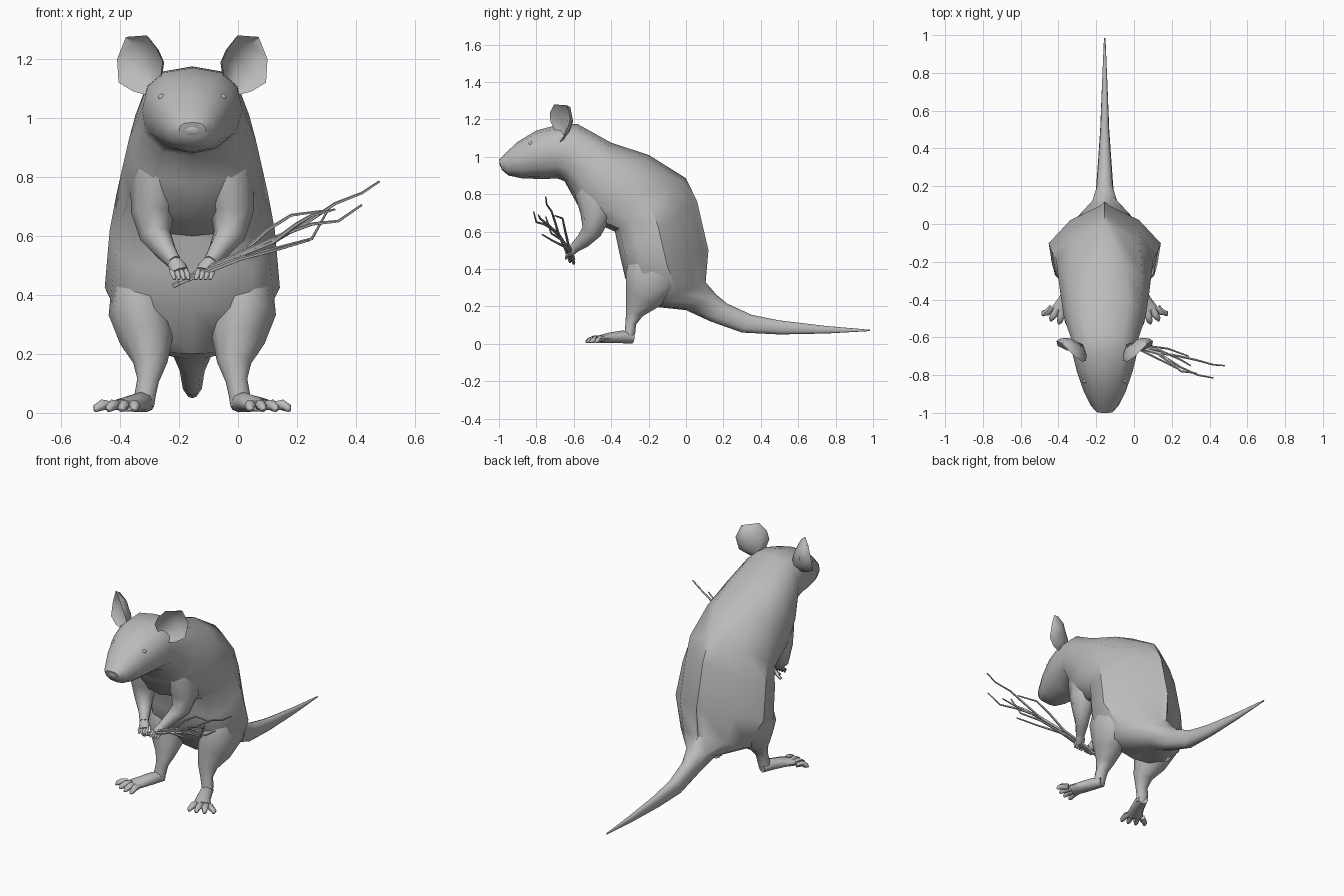
import bpy, bmesh, math
from mathutils import Vector

cube = bpy.data.objects.get("Cube")
if cube:
    bpy.data.objects.remove(cube)

MID = -0.155  # symmetry plane of the animal

grey = bpy.data.materials.new("soft_grey")
grey.use_nodes = True
grey.diffuse_color = (0.5, 0.5, 0.5, 1)
grey.node_tree.nodes["Principled BSDF"].inputs["Base Color"].default_value = (0.5, 0.5, 0.5, 1)


def finish(name, bm, angle=40):
    bmesh.ops.recalc_face_normals(bm, faces=bm.faces)
    mesh = bpy.data.meshes.new(name)
    bm.to_mesh(mesh)
    bm.free()
    mesh.materials.append(grey)
    ob = bpy.data.objects.new(name, mesh)
    bpy.context.collection.objects.link(ob)
    bpy.ops.object.select_all(action='DESELECT')
    ob.select_set(True)
    bpy.context.view_layer.objects.active = ob
    bpy.ops.object.shade_smooth_by_angle(angle=math.radians(angle))
    return ob


def skin(bm, rings):
    """Bridge rings of points and cap both ends."""
    loops = [[bm.verts.new(p) for p in ring] for ring in rings]
    n = len(loops[0])
    for a, b in zip(loops, loops[1:]):
        for i in range(n):
            bm.faces.new((a[i], a[(i + 1) % n], b[(i + 1) % n], b[i]))
    bm.faces.new(loops[0])
    bm.faces.new(loops[-1])


def tube(bm, path, sides=8, ref=(1, 0, 0)):
    """Tube along (x, y, z, radius across, radius along) points."""
    pts = [Vector(p[:3]) for p in path]
    rings = []
    for i, p in enumerate(pts):
        t = (pts[min(i + 1, len(pts) - 1)] - pts[max(i - 1, 0)]).normalized()
        u = Vector(ref)
        u = (u - t * u.dot(t)).normalized()
        v = t.cross(u)
        ru, rv = path[i][3], path[i][-1]
        rings.append([p + u * ru * math.cos(a) + v * rv * math.sin(a)
                      for a in (2 * math.pi * k / sides for k in range(sides))])
    skin(bm, rings)


def side_path(path, s):
    return [(MID + s * p[0],) + tuple(p[1:]) for p in path]


# Top y, top z, bottom y, bottom z, half width, back taper, belly taper
HEAD = [
    (-1.0, .985, -.985, .93, .045, .7, .8), (-.97, 1.015, -.95, .90, .075, 1, .8),
    (-.9, 1.08, -.88, .885, .11, 1, .9), (-.8, 1.14, -.76, .88, .148, .9, 1),
    (-.69, 1.17, -.69, .885, .17, .8, 1), (-.58, 1.175, -.65, .87, .175, .8, .8),
]
TORSO = [
    (-.4, 1.075, -.6, .78, .215, .75, .7), (-.2, 1.01, -.54, .67, .235, 1.1, .7),
    (0, .885, -.38, .60, .257, 2.2, .6), (.06, .76, -.355, .48, .28, 3, .5),
    (.12, .50, -.325, .35, .297, 3.4, .5), (.105, .33, -.19, .20, .22, 3, .7),
]
TAIL = [
    (.16, .265, 0, .18, .075, 1, .8), (.22, .215, .13, .12, .047, .85, .8),
    (.35, .155, .3, .06, .036, .85, .8), (.5, .125, .5, .05, .024, .85, .8),
    (.75, .095, .75, .055, .014, .85, .8), (.985, .075, .985, .068, .004, .85, .8),
]
bm = bmesh.new()
rings = []
for ty, tz, by, bz, w, back, belly in HEAD + TORSO + TAIL:
    ring = []
    for k in range(12):
        a = 2 * math.pi * k / 12
        c, s = math.cos(a), math.sin(a)
        x = math.copysign(abs(c) ** (back if s > .01 else belly), c) * w
        f = (1 + math.copysign(abs(s) ** .85, s)) / 2
        ring.append((MID + x, by + (ty - by) * f, bz + (tz - bz) * f))
    rings.append(ring)
skin(bm, rings)
finish("body_and_tail", bm)

# Nose tip
bm = bmesh.new()
bmesh.ops.create_icosphere(bm, subdivisions=2, radius=1)
for v in bm.verts:
    v.co = Vector((MID + v.co.x * .048, -.968 + v.co.y * .03, .962 + v.co.z * .03))
finish("nose", bm)

LEG = [(.15, -.14, .55, .06, .08), (.172, -.165, .46, .098, .135),
       (.177, -.185, .34, .107, .15), (.155, -.23, .25, .092, .105),
       (.142, -.275, .17, .058, .052), (.15, -.295, .11, .037, .03),
       (.16, -.30, .06, .036, .03), (.16, -.31, .02, .03, .025)]
FOOT = [(.155, -.285, .032, .03, .03), (.175, -.34, .037, .038, .034),
        (.205, -.41, .032, .043, .028), (.235, -.46, .025, .05, .021)]
ARM = [(.10, -.43, .99, .06, .10), (.115, -.46, .89, .085, .14), (.122, -.475, .78, .088, .12),
       (.135, -.485, .68, .073, .08), (.125, -.505, .60, .054, .054),
       (.09, -.55, .55, .036, .04), (.06, -.60, .51, .025, .026)]
PALM = [(.065, -.59, .515, .024, .026), (.05, -.61, .495, .031, .022),
        (.042, -.625, .48, .03, .016)]
# Ear rim: sideways offset, depth and height
RIM = [(.11, -.69, 1.12), (.10, -.725, 1.19), (.12, -.728, 1.235), (.155, -.705, 1.28),
       (.225, -.635, 1.275), (.255, -.62, 1.20), (.25, -.645, 1.12), (.20, -.67, 1.09),
       (.145, -.675, 1.075)]
EAR_CENTRE = Vector((.175, -.675, 1.18))

for s, label in ((1, "left"), (-1, "right")):
    # Hind leg
    bm = bmesh.new()
    tube(bm, side_path(LEG, s), 10)
    finish(label + "_hind_leg", bm, 60)

    # Foot with fanned toes
    bm = bmesh.new()
    tube(bm, side_path(FOOT, s))
    for k in range(4):
        x, f = .198 + .027 * k, k / 3
        tip_x, tip_y = .195 + .13 * f, -.535 + .05 * f * f
        toe = [(x, -.44, .024, .016), ((x + tip_x) / 2, (tip_y - .44) / 2 - .005, .028, .019),
               (tip_x, tip_y + .012, .017, .015), (tip_x + .004, tip_y, .008, .006)]
        tube(bm, side_path(toe, s), 6)
    finish(label + "_foot", bm, 60)

    # Arm and hand
    bm = bmesh.new()
    tube(bm, side_path(ARM, s))
    finish(label + "_arm", bm, 60)
    bm = bmesh.new()
    tube(bm, side_path(PALM, s))
    for k in range(4):
        x = .018 + .016 * k
        finger = [(x + .004, -.615, .485, .009), (x, -.638, .472, .009),
                  (x - .006, -.643, .452, .005)]
        tube(bm, side_path(finger, s), 6)
    finish(label + "_hand", bm, 60)

    # Cupped ear with a thin rim
    bm = bmesh.new()

    def ear_ring(scale, push):
        points = [EAR_CENTRE.lerp(Vector(p), scale) + Vector((-push * .6, push, 0)) for p in RIM]
        return side_path([tuple(p) for p in points], s)
    skin(bm, [ear_ring(.35, .03), ear_ring(.75, .018), ear_ring(1, 0),
              ear_ring(.9, .02), ear_ring(.5, .044)])
    finish(label + "_ear", bm, 50)

    # Eye, set almost flush
    bm = bmesh.new()
    bmesh.ops.create_icosphere(bm, subdivisions=2, radius=.012)
    bmesh.ops.translate(bm, verts=bm.verts, vec=(MID + s * .104, -.83, 1.07))
    finish(label + "_eye", bm)

# Bundle of twigs held in the hands
TWIGS = [
    [(-.22, -.60, .43), (-.08, -.625, .50), (.12, -.68, .58), (.24, -.70, .65),
     (.33, -.72, .71), (.42, -.745, .745), (.48, -.75, .785)],
    [(-.2, -.61, .445), (-.05, -.635, .515), (.14, -.69, .60), (.25, -.76, .64),
     (.34, -.80, .65), (.42, -.815, .705)],
    [(-.2, -.62, .44), (0, -.65, .52), (.14, -.67, .56), (.25, -.72, .59), (.3, -.75, .68)],
    [(-.18, -.60, .45), (0, -.63, .53), (.1, -.65, .62), (.18, -.66, .67), (.29, -.70, .685)],
    [(-.18, -.615, .45), (-.02, -.64, .515), (.12, -.71, .55), (.24, -.77, .585)],
    [(.12, -.68, .58), (.2, -.74, .64), (.25, -.78, .67), (.33, -.79, .69)],
]
bm = bmesh.new()
for twig in TWIGS:
    last = len(twig) - 1
    tube(bm, [p + (.009 - .005 * i / last,) for i, p in enumerate(twig)], 5, (0, 0, 1))
finish("twig_bundle", bm)
